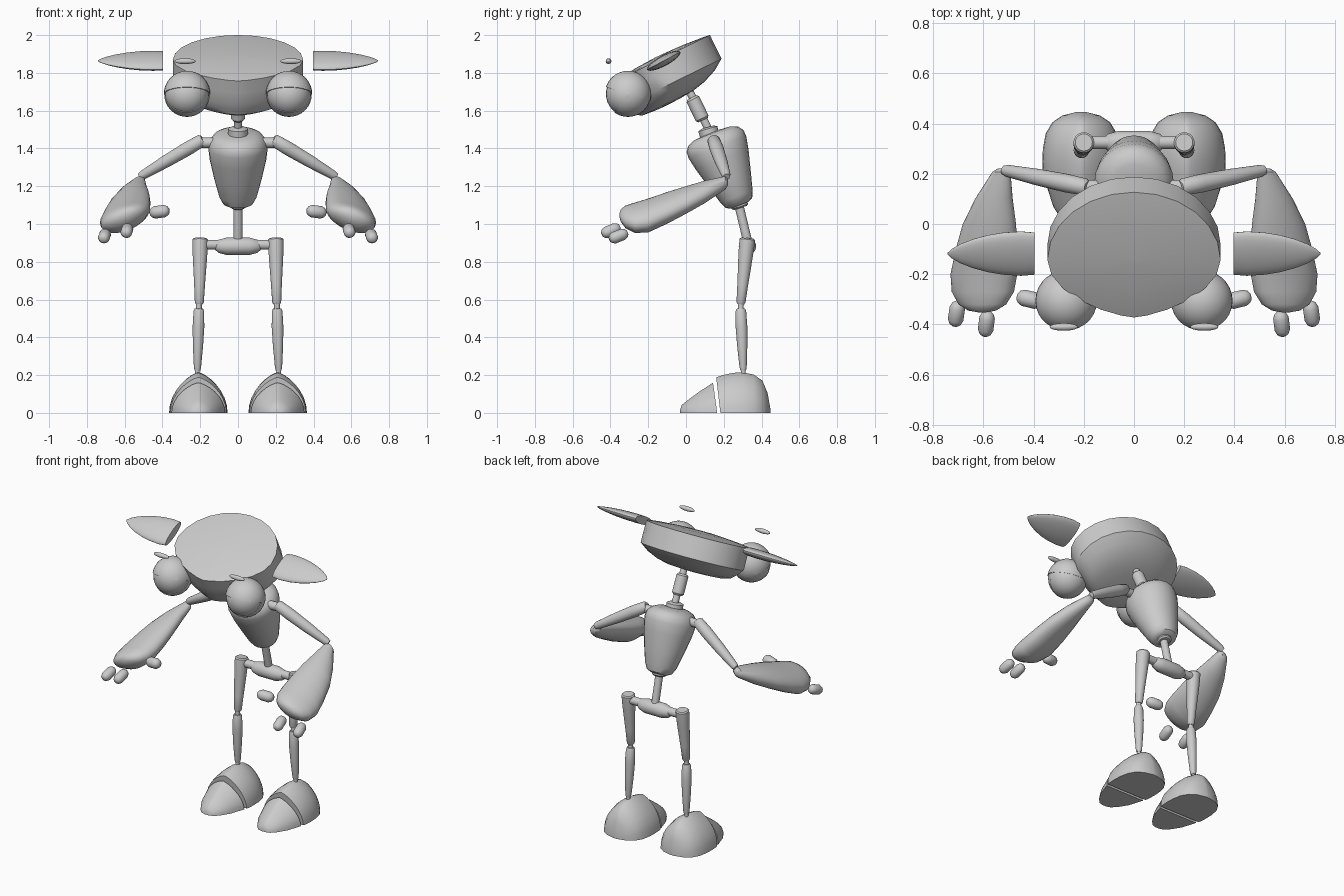
import bpy, bmesh, math
from mathutils import Vector, Matrix

cube = bpy.data.objects.get("Cube")
if cube:
    bpy.data.objects.remove(cube)

grey = bpy.data.materials.new("plain_grey")
grey.use_nodes = True
grey.diffuse_color = (0.6, 0.6, 0.6, 1)
grey.node_tree.nodes["Principled BSDF"].inputs["Base Color"].default_value = (0.6, 0.6, 0.6, 1)
SEG = 24
ANGLES = [2 * math.pi * i / SEG for i in range(SEG)]


def finish(name, bm, mirror):
    bmesh.ops.recalc_face_normals(bm, faces=bm.faces)
    for f in bm.faces:
        f.smooth = True
    for e in bm.edges:
        e.smooth = e.calc_face_angle(0) < math.radians(38)
    mesh = bpy.data.meshes.new(name)
    bm.to_mesh(mesh)
    bm.free()
    mesh.materials.append(grey)
    ob = bpy.data.objects.new(name, mesh)
    bpy.context.collection.objects.link(ob)
    if mirror:
        ob.modifiers.new("mirror", "MIRROR").use_mirror_merge = False
    return ob


def loft(name, rings, mirror=False):
    """Skin a list of closed rings and cap both ends."""
    bm = bmesh.new()
    vr = [[bm.verts.new(p) for p in ring] for ring in rings]
    n = len(vr[0])
    for a, b in zip(vr, vr[1:]):
        for i in range(n):
            j = (i + 1) % n
            bm.faces.new((a[i], a[j], b[j], b[i]))
    bm.faces.new(vr[0])
    bm.faces.new(vr[-1])
    return finish(name, bm, mirror)


def limb(name, p, q, profile, mirror=False):
    """Round bar from p to q; profile is (fraction, radius)."""
    p, q = Vector(p), Vector(q)
    rot = (q - p).to_track_quat("Z", "Y")
    loft(name, [[p.lerp(q, t) + rot @ Vector((r * math.cos(a), r * math.sin(a), 0))
                 for a in ANGLES] for t, r in profile], mirror)


def rod(name, p, q, r, mirror=False):
    limb(name, p, q, [(0, r), (1, r)], mirror)


def capsule(name, p, q, r, mirror=False):
    limb(name, p, q, [(0, r * .4), (.08, r * .75), (.25, r), (.75, r), (.92, r * .75), (1, r * .4)], mirror)


def ball(name, centre, size, cut=None):
    """Mirrored ellipsoid, optionally keeping only the half towards cut."""
    bm = bmesh.new()
    bmesh.ops.create_uvsphere(bm, u_segments=28, v_segments=16, radius=1)
    if cut:
        geom = bm.verts[:] + bm.edges[:] + bm.faces[:]
        res = bmesh.ops.bisect_plane(bm, geom=geom, plane_co=(0, 0, 0), plane_no=cut, clear_inner=True)
        rim = [e for e in res["geom_cut"] if isinstance(e, bmesh.types.BMEdge)]
        bmesh.ops.edgeloop_fill(bm, edges=rim)
    bm.transform(Matrix.Translation(centre) @ Matrix.Diagonal((*size, 1)))
    finish(name, bm, True)


# Head: tilted slab with a rounded triangular plan and a shallow domed underside
def head_ring(scale, depth, shift=0):
    t = math.radians(26)
    ring = []
    for a in ANGLES:
        c, s = math.cos(a), math.sin(a)
        x = .345 * math.copysign(abs(c) ** (1 if s > 0 else 1.4), c) * scale
        u = s * (.3 if s > 0 else .255) * scale + shift
        ring.append((x, -.143 + u * math.cos(t) + depth * math.sin(t),
                     1.869 + u * math.sin(t) - depth * math.cos(t)))
    return ring


loft("head", [head_ring(*r) for r in
              [(.05, -.02), (.5, -.015), (.85, -.006), (1, 0), (1, .07), (1, .14),
               (.87, .18, -.02), (.72, .21, -.05), (.55, .226, -.07), (.3, .232, -.07), (.05, .235, -.07)]])

# Eyes, lids and brows
EYE = (.27, -.307, 1.688)
ball("eyeballs", EYE, (.117,) * 3)
ball("upper_eyelids", EYE, (.123,) * 3, (0, .3, .95))
ball("rear_eyelids", EYE, (.121,) * 3, (0, .8, -.6))
ball("eyebrows", (.28, -.41, 1.862), (.056, .015, .015))

# Ears: flattened bullets lying level and tilted along the head
ear = []
for x, s in [(.397, .95), (.45, 1), (.52, .95), (.58, .84), (.64, .66), (.69, .44), (.725, .22), (.742, .04)]:
    ear.append([(x, -.118 + s * (.1 * .88 * math.cos(a) - .028 * .47 * math.sin(a)),
                 1.864 + s * (.1 * .47 * math.cos(a) + .028 * .88 * math.sin(a))) for a in ANGLES])
loft("ears", ear, True)

# Neck
rod("neck_pin", (0, .0, 1.74), (0, .13, 1.48), .021)
limb("neck_block", (0, .032, 1.67), (0, .09, 1.55), [(0, .028), (.08, .037), (.92, .037), (1, .028)])
limb("neck_collar", (0, .125, 1.47), (0, .113, 1.512), [(0, .052), (.8, .052), (1, .035)])

# Torso: egg-like barrel leaning forward
torso = []
for s, hx, hu in [(0, .055, .05), (.012, .08, .075), (.05, .1, .092), (.15, .126, .12), (.26, .15, .15),
                  (.33, .158, .164), (.365, .15, .162), (.392, .128, .142), (.408, .095, .105), (.414, .03, .03)]:
    torso.append([(hx * math.cos(a), .285 - .36 * s + .93 * hu * math.sin(a),
                   1.1 + .93 * s + .36 * hu * math.sin(a)) for a in ANGLES])
loft("torso", torso)

# Waist and pelvis
limb("waist_collar", (0, .288, 1.085), (0, .28, 1.11), [(0, .035), (.3, .045), (1, .045)])
rod("spine", (0, .28, 1.1), (0, .328, .9), .024)
capsule("pelvis", (-.122, .325, .882), (.122, .325, .882), .046)
rod("hip_pins", (.1, .325, .89), (.2, .325, .89), .026, True)

# Legs
limb("thighs", (.2, .325, .925), (.205, .29, .575),
     [(0, .034), (.02, .041), (.12, .041), (.3, .038), (.7, .029), (.97, .024), (1, .018)], True)
rod("knee_pins", (.206, .29, .6), (.207, .29, .53), .015, True)
limb("shins", (.207, .29, .552), (.215, .303, .225),
     [(0, .022), (.04, .028), (.3, .031), (.6, .027), (.95, .019), (1, .015)], True)
rod("ankle_pins", (.215, .303, .24), (.215, .303, .19), .012, True)


# Feet: arched sections along y, cut by a slanted gap between heel and toe
def arch(y, w, h, slant=0):
    ring = []
    for i in range(17):
        a = math.pi * i / 16
        c = math.cos(a)
        ring.append((.21 + w * math.copysign(abs(c) ** 1.45, c),
                     y - slant * math.sin(a), h * math.sin(a)))
    return ring


loft("heels", [arch(*s) for s in
               [(.182, .148, .188, .022), (.205, .153, .2, .01), (.25, .155, .212), (.3, .153, .215),
                (.36, .142, .202), (.405, .115, .17), (.432, .075, .105), (.447, .015, .02)]], True)
loft("toes", [arch(*s) for s in
              [(-.032, .015, .015), (-.022, .045, .042), (.01, .075, .068),
               (.07, .112, .112), (.165, .142, .16, .022)]], True)

# Upper arms
rod("shoulder_pins", (.1, .145, 1.43), (.2, .15, 1.43), .027, True)
limb("upper_arms", (.185, .145, 1.447), (.52, .215, 1.25),
     [(0, .025), (.03, .034), (.25, .037), (.6, .033), (.95, .024), (1, .018)], True)

# Forearms: mitt-like, growing towards the hand, outer side lower
forearm = []
for y, cx, hw, cz, hh in [(.222, .525, .015, 1.22, .015), (.208, .528, .036, 1.218, .034),
                          (.1, .558, .075, 1.17, .056), (0, .576, .106, 1.127, .067),
                          (-.1, .587, .123, 1.085, .077), (-.2, .598, .133, 1.045, .082),
                          (-.27, .602, .124, 1.033, .073), (-.32, .604, .095, 1.038, .054),
                          (-.345, .605, .055, 1.045, .03), (-.352, .605, .015, 1.047, .01)]:
    forearm.append([(cx + hw * math.cos(a), y, cz + hh * math.sin(a) - .28 * hw * math.cos(a))
                    for a in ANGLES])
loft("forearms", forearm, True)

# Detached fingers and thumbs
capsule("thumbs", (.465, -.288, 1.058), (.365, -.312, 1.072), .033, True)
capsule("inner_fingers", (.582, -.35, .985), (.594, -.445, .945), .031, True)
capsule("outer_fingers", (.7, -.31, .955), (.714, -.405, .917), .031, True)
